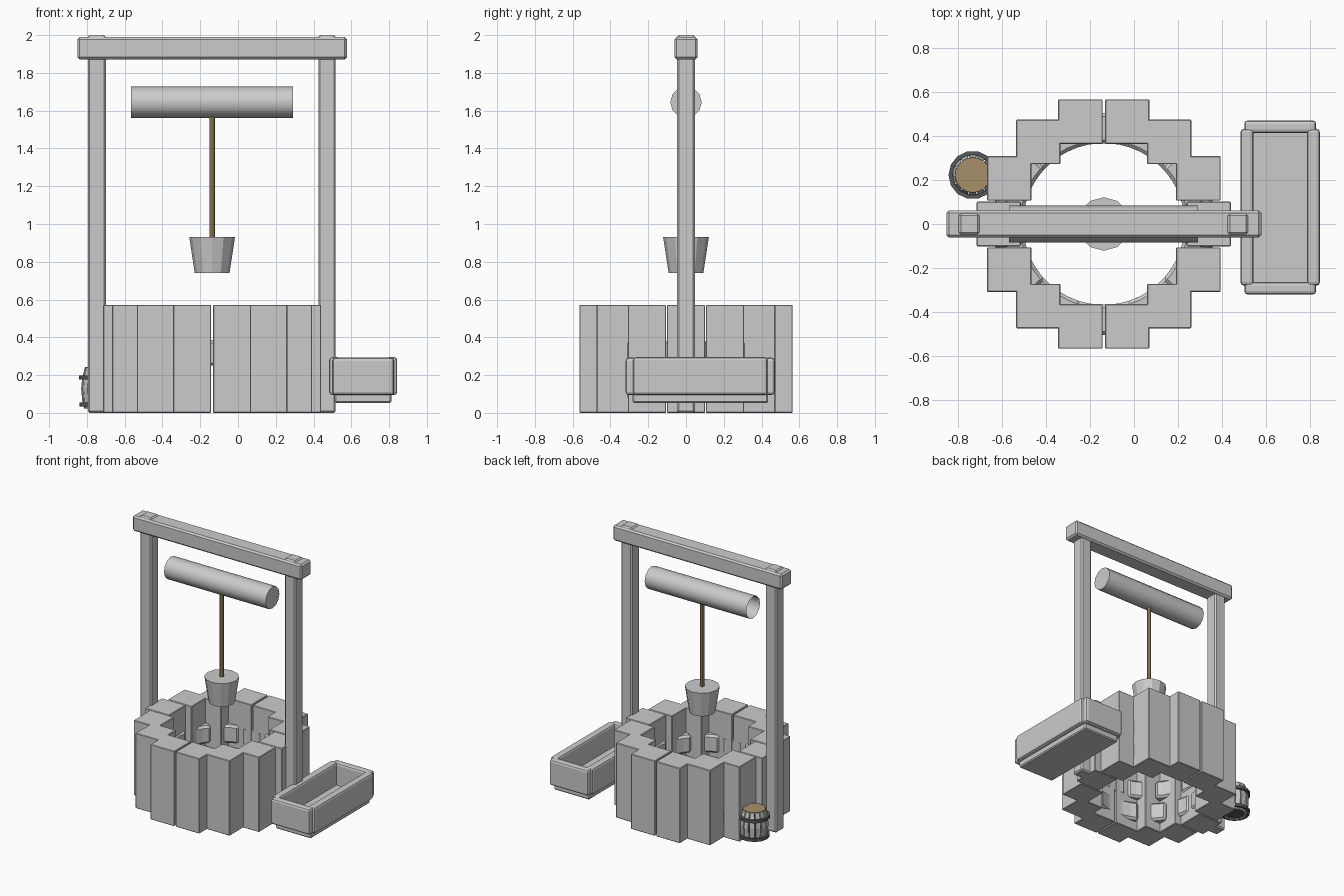
import bpy, bmesh, math
from mathutils import Matrix, Vector

if "Cube" in bpy.data.objects:
    bpy.data.objects.remove(bpy.data.objects["Cube"])

CX = -0.137  # centre of the well shaft


def material(name, rgb):
    m = bpy.data.materials.new(name)
    m.diffuse_color = (*rgb, 1)
    m.use_nodes = True
    m.node_tree.nodes["Principled BSDF"].inputs["Base Color"].default_value = m.diffuse_color
    return m


GREY = material("grey", (0.6, 0.6, 0.6))
BROWN = material("rope_brown", (0.38, 0.28, 0.14))
DARK = material("dark_iron", (0.09, 0.1, 0.11))


def finish(name, bm, mat, bevel=0.0, smooth=False, segments=1):
    bmesh.ops.recalc_face_normals(bm, faces=bm.faces)
    me = bpy.data.meshes.new(name)
    bm.to_mesh(me)
    bm.free()
    ob = bpy.data.objects.new(name, me)
    bpy.context.collection.objects.link(ob)
    me.materials.append(mat)
    if bevel:
        mod = ob.modifiers.new("bevel", 'BEVEL')
        mod.width, mod.segments = bevel, segments
        mod.limit_method = 'ANGLE'
    if smooth:
        bpy.ops.object.select_all(action='DESELECT')
        bpy.context.view_layer.objects.active = ob
        ob.select_set(True)
        bpy.ops.object.shade_smooth_by_angle(angle=math.radians(35))
    return ob


def box(name, x, y, z, bevel=0.004, segments=1):
    bm = bmesh.new()
    size = [b - a for a, b in (x, y, z)]
    mid = [(a + b) / 2 for a, b in (x, y, z)]
    bmesh.ops.create_cube(bm, size=1, matrix=Matrix.Translation(mid) @ Matrix.Diagonal((*size, 1)))
    return finish(name, bm, GREY, bevel, False, segments)


def cone(name, r1, r2, a, b, sides, mat, smooth=False, open_left=False):
    """Round part with its axis running from point a to point b."""
    a, b = Vector(a), Vector(b)
    bm = bmesh.new()
    turn = (b - a).to_track_quat('Z', 'Y').to_matrix().to_4x4()
    bmesh.ops.create_cone(bm, cap_ends=True, segments=sides, radius1=r1, radius2=r2,
                          depth=(b - a).length, matrix=Matrix.Translation((a + b) / 2) @ turn)
    if open_left:
        ends = [f for f in bm.faces if f.normal.x < -0.9]
        bmesh.ops.delete(bm, geom=ends, context='FACES_ONLY')
    return finish(name, bm, mat, 0, smooth)


def arc_block(bm, cx, cy, a0, a1, rows, thick, steps):
    """Curved block: rows of (radius, z) on the outside, swept from angle a0 to a1."""
    loop = rows + [(r - thick, z) for r, z in reversed(rows)]
    rings = []
    for i in range(steps + 1):
        a = a0 + (a1 - a0) * i / steps
        rings.append([bm.verts.new((cx + r * math.cos(a), cy + r * math.sin(a), z)) for r, z in loop])
    n = len(loop)
    for p, q in zip(rings, rings[1:]):
        for j in range(n):
            bm.faces.new((p[j], p[(j + 1) % n], q[(j + 1) % n], q[j]))
    for ring in (rings[0], rings[-1]):
        for j in range(len(rows) - 1):
            bm.faces.new((ring[j], ring[j + 1], ring[n - 2 - j], ring[n - 1 - j]))


# Outer wall: ring of upright square stones
for i in range(14):
    a = math.tau * i / 14
    x, y = CX + 0.476 * math.cos(a), 0.476 * math.sin(a)
    box(f"wall_stone_{i}", (x - 0.101, x + 0.101), (y - 0.101, y + 0.101), (0, 0.572))

# Inner lining: two staggered courses of curved bricks
for row, (z0, z1) in enumerate(((0.07, 0.21), (0.25, 0.385))):
    bm = bmesh.new()
    step = math.tau / 12
    for i in range(12):
        a = step * (i + 0.5 * row)
        arc_block(bm, CX, 0, a + 0.03, a + step - 0.03, [(0.505, z0), (0.505, z1)], 0.138, 3)
    finish(f"lining_course_{row}", bm, GREY, 0.015)

# Timber frame
for side, (x0, x1) in (("left", (-0.795, -0.7)), ("right", (0.425, 0.517))):
    box(f"{side}_post", (x0, x1), (-0.048, 0.048), (0, 2.0), 0.01)
box("cross_beam", (-0.85, 0.577), (-0.062, 0.062), (1.872, 1.99), 0.012)

# Winding drum, rope and bucket
cone("drum", 0.083, 0.083, (-0.567, 0, 1.645), (0.291, 0, 1.645), 12, GREY, True, True)
cone("rope", 0.015, 0.015, (CX, 0, 0.92), (CX, 0, 1.6), 8, BROWN, True)
cone("bucket", 0.092, 0.121, (CX, 0, 0.74), (CX, 0, 0.93), 12, GREY)

# Water trough
box("trough_base", (0.512, 0.812), (-0.282, 0.435), (0.052, 0.125), 0.008)
for side, x0, x1 in (("left", 0.483, 0.542), ("right", 0.785, 0.843)):
    box(f"trough_{side}_wall", (x0, x1), (-0.28, 0.432), (0.095, 0.295), 0.016, 2)
for side, y0, y1 in (("front", -0.32, -0.262), ("back", 0.412, 0.47)):
    box(f"trough_{side}_wall", (0.5, 0.826), (y0, y1), (0.095, 0.292), 0.016, 2)

# Small barrel: bulging staves, lids and iron hoops
BX, BY = -0.731, 0.222
bm = bmesh.new()
profile = [(0.084, 0.022), (0.094, 0.06), (0.1, 0.13), (0.094, 0.19), (0.08, 0.24)]
for i in range(14):
    a = math.tau * i / 14
    arc_block(bm, BX, BY, a + 0.025, a + math.tau / 14 - 0.025, profile, 0.014, 1)
finish("barrel_staves", bm, GREY, 0.003)
cone("barrel_core", 0.07, 0.07, (BX, BY, 0.03), (BX, BY, 0.225), 14, DARK)
cone("barrel_lid", 0.08, 0.08, (BX, BY, 0.23), (BX, BY, 0.244), 14, BROWN)
for z, r in ((0.045, 0.108), (0.187, 0.11)):
    bm = bmesh.new()
    for i in range(14):
        a = math.tau * i / 14
        arc_block(bm, BX, BY, a, a + math.tau / 14, [(r, z - 0.011), (r, z + 0.011)], 0.02, 1)
    bmesh.ops.remove_doubles(bm, verts=bm.verts, dist=1e-5)
    finish("barrel_hoop", bm, DARK)
